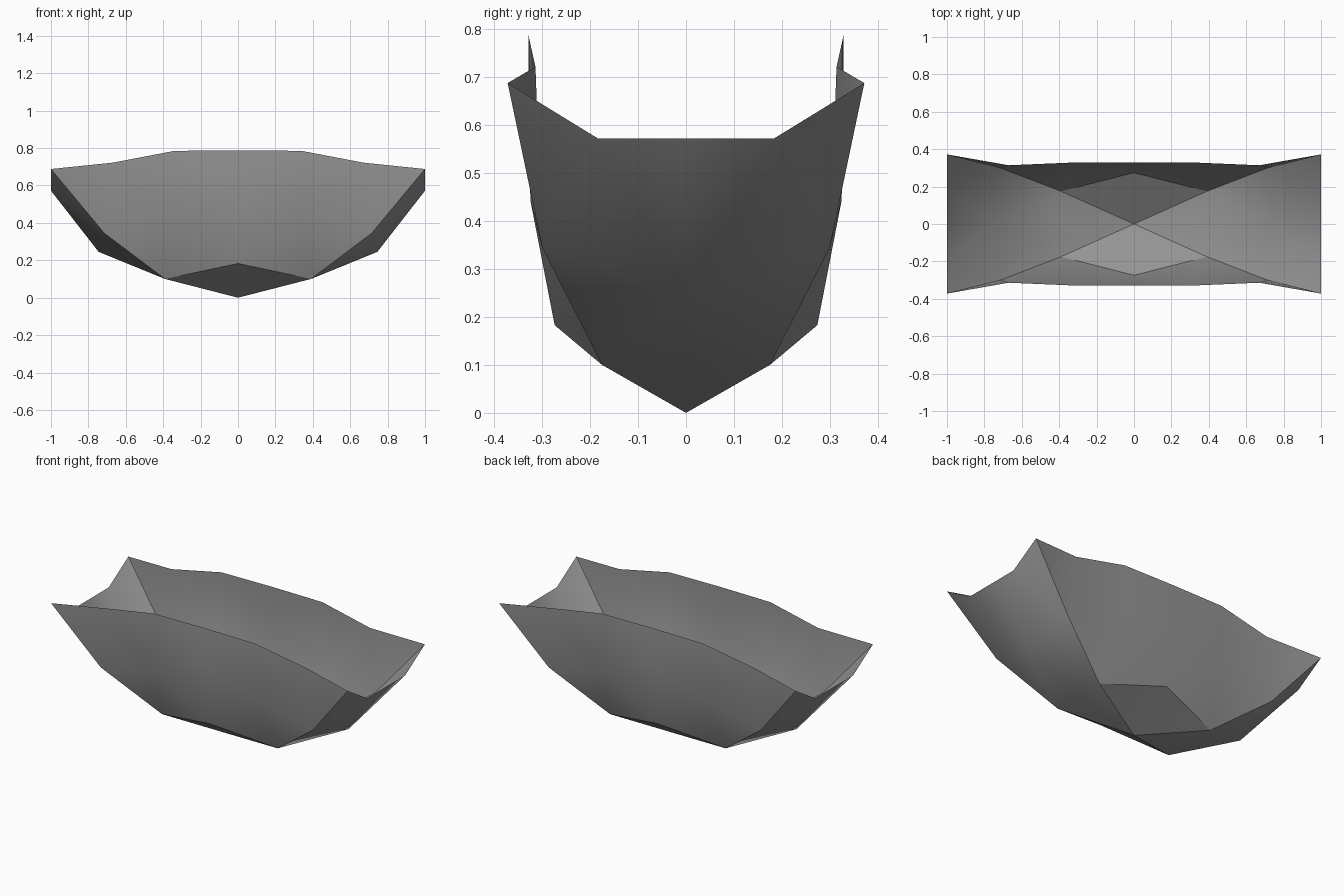
import bpy, bmesh

if "Cube" in bpy.data.objects:
    bpy.data.objects.remove(bpy.data.objects["Cube"])

# Control points of one quarter of the open faceted shell
POINTS = {
    "keel": (0, 0, 0),
    # sharp crease running from the keel to a corner
    "crease_low": (0.39, -0.175, 0.10),
    "crease_mid": (0.715, -0.30, 0.345),
    "corner": (1.0, -0.372, 0.688),
    # end panel
    "end_low": (0.39, 0, 0.10),
    "end_mid": (0.745, 0, 0.245),
    "end_rim": (1.0, -0.183, 0.572),
    "end_rim_centre": (1.0, 0, 0.572),
    # long side panel
    "side_low": (0, -0.274, 0.183),
    "side_mid": (0.345, -0.324, 0.44),
    "side_centre": (0, -0.33, 0.56),
    "rim_outer": (0.67, -0.314, 0.722),
    "rim_inner": (0.34, -0.328, 0.785),
    "rim_centre": (0, -0.328, 0.788),
}
FACES = [
    "keel crease_low end_low", "crease_low end_mid end_low",
    "crease_low crease_mid end_mid", "crease_mid corner end_rim",
    "crease_mid end_rim end_mid", "end_mid end_rim end_rim_centre",
    "keel side_low crease_low", "crease_low side_low side_mid",
    "crease_low side_mid crease_mid", "crease_mid side_mid rim_outer",
    "crease_mid rim_outer corner", "side_mid rim_inner rim_outer",
    "side_mid side_centre rim_inner", "side_mid side_low side_centre",
    "side_centre rim_centre rim_inner",
]

grey = bpy.data.materials.new("mid grey")
grey.diffuse_color = (0.3, 0.3, 0.3, 1)
grey.use_nodes = True
grey.node_tree.nodes["Principled BSDF"].inputs["Base Color"].default_value = grey.diffuse_color

# Mirror the quarter into all four quadrants and weld the seams
bm = bmesh.new()
for sx in (1, -1):
    for sy in (1, -1):
        verts = {n: bm.verts.new((x * sx, y * sy, z)) for n, (x, y, z) in POINTS.items()}
        for names in FACES:
            loop = [verts[n] for n in names.split()]
            bm.faces.new(loop if sx * sy > 0 else loop[::-1])
bmesh.ops.remove_doubles(bm, verts=bm.verts, dist=0.001)

# Face the shell outwards
bm.normal_update()
if max(bm.faces, key=lambda f: -f.calc_center_median().z).normal.z > 0:
    bmesh.ops.reverse_faces(bm, faces=bm.faces)

mesh = bpy.data.meshes.new("shell")
bm.to_mesh(mesh)
bm.free()
mesh.materials.append(grey)
shell = bpy.data.objects.new("shell", mesh)
bpy.context.collection.objects.link(shell)

# Soft shading inside each panel, hard creases between panels
bpy.context.view_layer.objects.active = shell
shell.select_set(True)
bpy.ops.object.shade_smooth_by_angle(angle=0.52)
